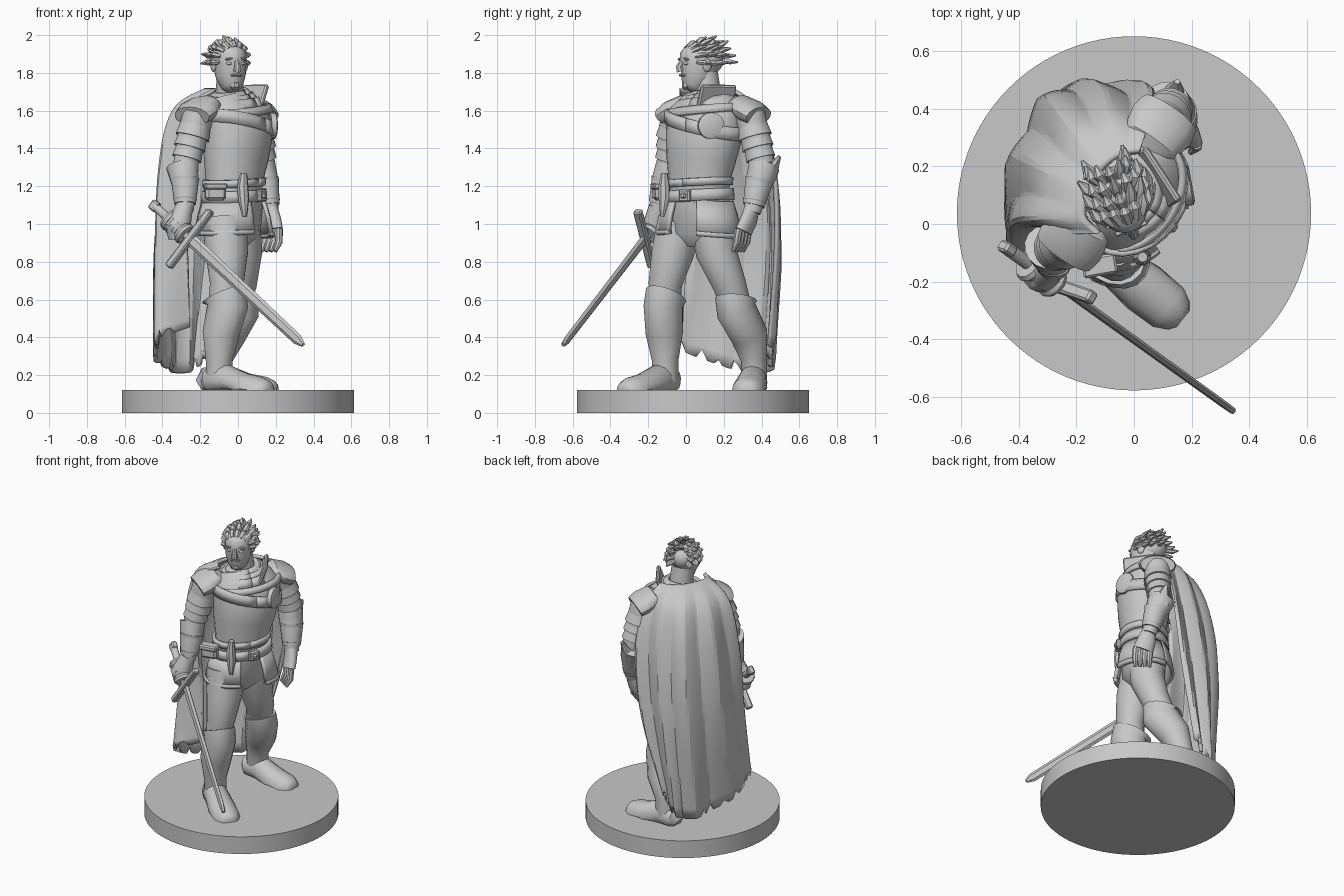
import bpy, bmesh, math, random
from mathutils import Vector, Matrix

random.seed(4)
cube = bpy.data.objects.get("Cube")
if cube:
    bpy.data.objects.remove(cube)

UP = Vector((0, 0, 1))
FWD = Vector((0.82, -0.57, 0)).normalized()     # way the chest faces
SIDE = UP.cross(FWD)                            # towards the figure's left
FACE = Vector((0.36, -0.93, 0)).normalized()    # way the head faces
CHEEK = UP.cross(FACE)
BASE_TOP = 0.12

stone = bpy.data.materials.new("plain_grey")
stone.use_nodes = True
grey = (0.58, 0.58, 0.58, 1)
stone.diffuse_color = grey
stone.node_tree.nodes["Principled BSDF"].inputs["Base Color"].default_value = grey


def finish(name, bm, angle=40, thickness=0.0, floor=None):
    """Turn a bmesh into a shaded object, optionally a thick sheet."""
    if floor is not None:
        for v in bm.verts:
            v.co.z = max(v.co.z, floor)
    bmesh.ops.recalc_face_normals(bm, faces=bm.faces)
    mesh = bpy.data.meshes.new(name)
    bm.to_mesh(mesh)
    bm.free()
    mesh.materials.append(stone)
    obj = bpy.data.objects.new(name, mesh)
    bpy.context.collection.objects.link(obj)
    bpy.ops.object.select_all(action='DESELECT')
    obj.select_set(True)
    bpy.context.view_layer.objects.active = obj
    bpy.ops.object.shade_smooth_by_angle(angle=math.radians(angle))
    if thickness:
        solid = obj.modifiers.new("thickness", 'SOLIDIFY')
        solid.thickness = thickness
        solid.offset = 0


def loft(bm, points, ref=FWD, n=16):
    """Skin elliptical rings (x, y, z, radius along ref, radius across) along a path."""
    centres = [Vector(p[:3]) for p in points]
    rings = []
    for i, p in enumerate(points):
        t = (centres[min(i + 1, len(points) - 1)] - centres[max(i - 1, 0)]).normalized()
        u = (ref - t * ref.dot(t)).normalized()
        w = t.cross(u)
        a, b = p[3], p[-1]
        rings.append([bm.verts.new(centres[i] + u * a * math.cos(k * math.tau / n)
                                   + w * b * math.sin(k * math.tau / n)) for k in range(n)])
    for r, s in zip(rings, rings[1:]):
        for k in range(n):
            bm.faces.new((r[k], r[(k + 1) % n], s[(k + 1) % n], s[k]))
    bm.faces.new(rings[0])
    bm.faces.new(rings[-1])


def shape(name, points, ref=FWD, n=16, angle=40, floor=None):
    bm = bmesh.new()
    loft(bm, points, ref, n)
    finish(name, bm, angle, floor=floor)


def plate(name, centre, rows, start, end, tilt=0.0, thickness=0.02, n=24):
    """Curved sheet round the body; rows are (z, front radius, side radius)."""
    bm = bmesh.new()
    grid = []
    for z, a, b in rows:
        line = []
        for k in range(n + 1):
            g = math.radians(start + (end - start) * k / n)
            pos = Vector((*centre, z)) + FWD * a * math.cos(g) + SIDE * b * math.sin(g)
            line.append(bm.verts.new(pos + UP * tilt * math.sin(g)))
        grid.append(line)
    for r, s in zip(grid, grid[1:]):
        for k in range(n):
            bm.faces.new((r[k], r[k + 1], s[k + 1], s[k]))
    finish(name, bm, 40, thickness)


def placed(centre, size, x_axis, z_axis):
    """Matrix that moves, turns and sizes a primitive."""
    z = z_axis.normalized()
    x = (x_axis - z * x_axis.dot(z)).normalized()
    frame = Matrix((x, z.cross(x), z)).transposed().to_4x4()
    return Matrix.Translation(centre) @ frame @ Matrix.Diagonal((*size, 1))


def block(name, centre, size, x_axis, z_axis=UP, bevel=0.008):
    bm = bmesh.new()
    bmesh.ops.create_cube(bm, size=1, matrix=placed(centre, size, x_axis, z_axis))
    bmesh.ops.bevel(bm, geom=bm.edges[:], offset=bevel, segments=1, affect='EDGES')
    finish(name, bm, 30)


def ball(name, centre, size, x_axis):
    bm = bmesh.new()
    bmesh.ops.create_uvsphere(bm, u_segments=16, v_segments=10, radius=1,
                              matrix=placed(centre, size, x_axis, UP))
    finish(name, bm, 60)


def curve_at(points, t):
    """Smooth interpolation through evenly spaced control points."""
    s = min(max(t, 0), 0.9999) * (len(points) - 1)
    i = int(s)
    f = s - i
    a, b, c, d = [points[min(max(i + k, 0), len(points) - 1)] for k in (-1, 0, 1, 2)]
    return b + ((c - a) + ((a * 2 - b * 5 + c * 4 - d) + (b * 3 - a - c * 3 + d) * f) * f) * f / 2


# Round base
bm = bmesh.new()
bmesh.ops.create_cone(bm, cap_ends=True, segments=96, radius1=0.615, radius2=0.615, depth=BASE_TOP,
                      matrix=Matrix.Translation((0, 0.037, BASE_TOP / 2)))
finish("base", bm, 30)

# Torso, hips and neck
shape("torso", [(-0.02, 0.07, 1.08, 0.14, 0.175), (-0.02, 0.07, 1.22, 0.14, 0.17), (-0.01, 0.08, 1.36, 0.16, 0.2),
                (0, 0.1, 1.5, 0.175, 0.22), (-0.02, 0.11, 1.6, 0.15, 0.22), (-0.04, 0.12, 1.67, 0.1, 0.15)], n=24)
shape("hips", [(-0.03, 0.05, 0.88, 0.07, 0.1), (-0.03, 0.05, 0.95, 0.13, 0.18), (-0.02, 0.06, 1.12, 0.14, 0.18)])
shape("neck", [(-0.04, 0.12, 1.6, 0.08), (-0.045, 0.1, 1.8, 0.07)])

# Legs, boots with tops slanting up over the knee, and feet
shape("right_thigh", [(-0.07, -0.03, 1.02, 0.12), (-0.06, -0.07, 0.85, 0.115), (-0.06, -0.11, 0.68, 0.09),
                      (-0.08, -0.11, 0.55, 0.08)])
shape("left_thigh", [(0, 0.13, 1.02, 0.12), (0.02, 0.16, 0.85, 0.11), (0.01, 0.23, 0.68, 0.09),
                     (-0.03, 0.27, 0.55, 0.08)])
shape("right_boot", [(-0.075, -0.105, 0.625, 0.13, 0.1), (-0.055, -0.12, 0.565, 0.115, 0.1),
                     (-0.09, -0.115, 0.42, 0.1), (-0.1, -0.11, 0.28, 0.072), (-0.1, -0.11, 0.16, 0.07)])
shape("left_boot", [(-0.015, 0.265, 0.6, 0.13, 0.1), (0, 0.265, 0.545, 0.12, 0.1),
                    (-0.06, 0.335, 0.41, 0.1), (-0.1, 0.36, 0.28, 0.07), (-0.1, 0.36, 0.16, 0.07)])
for name, heel, toe in (("right_foot", Vector((-0.17, -0.06)), Vector((0.17, -0.33))),
                        ("left_foot", Vector((-0.2, 0.37)), Vector((0.21, 0.32)))):
    profile = [(0, 0.14, 0.04, 0.03), (0.07, 0.16, 0.08, 0.065), (0.3, 0.17, 0.09, 0.075),
               (0.6, 0.13, 0.08, 0.09), (0.85, 0.12, 0.07, 0.085), (0.96, 0.12, 0.05, 0.06), (1, 0.12, 0.03, 0.035)]
    shape(name, [(*heel.lerp(toe, f), z, a, b) for f, z, a, b in profile], UP, floor=BASE_TOP)

# Arms with stacked arm bands, cuffs and shoulder guards
arms = {"right": [Vector(p) for p in ((-0.21, -0.05, 1.58), (-0.28, -0.09, 1.31), (-0.28, -0.15, 1.07))],
        "left": [Vector(p) for p in ((0.09, 0.335, 1.58), (0.13, 0.405, 1.31), (0.17, 0.35, 1.06))]}
for side, (shoulder, elbow, wrist) in arms.items():
    shape(side + "_upper_arm", [(*shoulder, 0.085), (*shoulder.lerp(elbow, 0.5), 0.08), (*elbow, 0.065)])
    shape(side + "_forearm", [(*elbow.lerp(shoulder, 0.1), 0.065), (*elbow.lerp(wrist, 0.3), 0.07), (*wrist, 0.045)])
    for i in range(3):
        top, low = (shoulder.lerp(elbow, f + i * 0.21) for f in (0.22, 0.45))
        shape(side + "_arm_band", [(*top, 0.082 - i * 0.005), (*low, 0.092 - i * 0.006)])
    shape(side + "_cuff", [(*(elbow - FWD * 0.02), 0.088, 0.08), (*elbow.lerp(wrist, 0.4), 0.073),
                           (*elbow.lerp(wrist, 0.85), 0.058)])
    for f in (0.3, 0.75):
        mid = elbow.lerp(wrist, f)
        shape(side + "_cuff_strap", [(*mid, 0.086 - f * 0.03), (*mid.lerp(wrist, 0.15), 0.08 - f * 0.03)])
    away = SIDE if side == "left" else -SIDE
    peak = shoulder - away * 0.06 + UP * 0.05
    edge = shoulder + away * 0.06 - UP * 0.01
    bm = bmesh.new()
    loft(bm, [(*(peak - away * 0.03), 0.08, 0.03), (*peak, 0.105, 0.055), (*peak.lerp(edge, 0.6), 0.12, 0.065),
              (*edge, 0.11, 0.055)])
    finish(side + "_shoulder_guard", bm)
spike = arms["left"][1] + Vector((0.01, 0.03, -0.06))
shape("left_elbow_point", [(*spike, 0.06, 0.04), (*(spike + Vector((0.01, 0.06, 0.11))), 0.01)], n=8)

# Open left hand
wrist = arms["left"][2]
palm = wrist + Vector((0.01, -0.045, -0.1))
shape("left_palm", [(*(wrist + UP * 0.03), 0.04), (*wrist.lerp(palm, 0.4), 0.06, 0.038), (*palm, 0.065, 0.035)])
bm = bmesh.new()
for i in range(4):
    root = palm + FWD * (0.045 - i * 0.03) + UP * 0.015
    bend = root + Vector((0, -0.01, -0.07))
    loft(bm, [(*root, 0.021), (*bend, 0.02), (*(bend + Vector((-0.02, -0.02, -0.05))), 0.011)], n=8)
thumb = wrist + FWD * 0.035 - UP * 0.03
web = thumb + FWD * 0.02 - UP * 0.05 - SIDE * 0.03
loft(bm, [(*thumb, 0.024), (*web, 0.021), (*(web - UP * 0.05), 0.012)], n=8)
finish("left_fingers", bm)

# Sword and the fist holding it
tip, pommel = Vector((0.345, -0.65, 0.36)), Vector((-0.44, -0.085, 1.095))
along = (tip - pommel).normalized()
guard_dir = Vector((0.21, -0.07, 0.29)).normalized()
at = lambda f: pommel.lerp(tip, f)
shape("sword_blade", [(*at(0.23), 0.034, 0.014), (*at(0.96), 0.029, 0.012), (*at(1), 0.012)], guard_dir, 6, 20)
shape("sword_grip", [(*at(0), 0.024), (*at(0.24), 0.022)], guard_dir, 10)
block("sword_pommel", at(0), (0.055, 0.04, 0.05), guard_dir, along)
block("sword_guard", at(0.235), (0.38, 0.045, 0.04), guard_dir, along)
fist = at(0.15)
shape("right_hand", [(*(arms["right"][2] + UP * 0.03), 0.045), (*fist.lerp(arms["right"][2], 0.4), 0.06),
                     (*fist, 0.068), (*(fist - UP * 0.07), 0.045)])
bm = bmesh.new()
for i in range(4):
    f = 0.09 + i * 0.031
    loft(bm, [(*at(f), 0.055), (*at(f + 0.014), 0.063), (*at(f + 0.028), 0.055)], guard_dir, 12)
finish("right_fingers", bm)

# Belts, skirt panels, pouches and buckle
waist = (-0.02, 0.07)
plate("upper_belt", waist, [(1.2, 0.145, 0.178), (1.24, 0.15, 0.182)], 0, 360, 0.01)
plate("lower_belt", waist, [(1.12, 0.153, 0.19), (1.18, 0.148, 0.184)], 0, 360, 0.01)
panel = [(1.14, 0.145, 0.18), (1.05, 0.17, 0.21), (0.96, 0.185, 0.23)]
hem = [(0.95, 0.18, 0.23), (0.975, 0.185, 0.235)]
for name, a, b, tilt in (("right_skirt", -130, -18, 0.01), ("left_skirt", 25, 130, -0.025)):
    plate(name + "_panel", waist, panel, a, b, tilt)
    plate(name + "_hem", waist, hem, a, b, tilt, 0.03)
plate("rear_skirt_panel", waist, panel, 130, 230)
buckle = Vector((0.125, -0.005, 1.15))
block("belt_buckle", buckle, (0.03, 0.07, 0.065), FWD)
block("belt_buckle_plate", buckle + FWD * 0.012, (0.03, 0.035, 0.03), FWD)
block("belt_pouch", (-0.12, -0.14, 1.17), (0.06, 0.11, 0.09), FWD - SIDE, bevel=0.015)
block("pouch_flap", (-0.12, -0.145, 1.2), (0.07, 0.12, 0.035), FWD - SIDE)
shape("belt_dagger", [(0.03, -0.115, 1.27, 0.018), (0.025, -0.115, 1.2, 0.03), (0.03, -0.115, 1.13, 0.03),
                      (0.035, -0.125, 1.04, 0.012)], n=8)

# Chest strap, medallion and collar
chest = (0, 0.1)
plate("chest_strap", chest, [(1.49, 0.173, 0.217), (1.56, 0.168, 0.218)], 0, 360, -0.05)
plate("breast_rim", chest, [(1.58, 0.16, 0.215), (1.62, 0.14, 0.205)], -110, 110, 0.02)
out = (FWD + SIDE).normalized()
badge = Vector((*chest, 1.52)) + out * 0.17
shape("medallion", [(*badge, 0.07), (*(badge + out * 0.028), 0.07), (*(badge + out * 0.035), 0.055)], UP, 20)
throat = (-0.04, 0.115)
for i in range(3):
    r = 0.17 - i * 0.03
    plate("scarf_fold", throat, [(1.61 + i * 0.025, r, r), (1.66 + i * 0.02, r - 0.03, r - 0.03)], 0, 360, 0.015, 0.03)
block("left_collar", (0.08, 0.16, 1.67), (0.22, 0.025, 0.14), Vector((0.13, -0.2, 0)), Vector((0.3, 0.2, 1)))

# Cape: folded sheet hung from the shoulders, ragged at the hem
plan = [(1.71, [(0.02, 0.25), (-0.04, 0.24), (-0.1, 0.2), (-0.15, 0.12), (-0.17, 0.03), (-0.12, -0.03)]),
        (1.6, [(0.05, 0.36), (-0.06, 0.37), (-0.19, 0.33), (-0.28, 0.2), (-0.33, 0.04), (-0.26, -0.03)]),
        (1.3, [(0.06, 0.45), (-0.08, 0.45), (-0.25, 0.42), (-0.36, 0.25), (-0.4, 0.03), (-0.3, -0.01)]),
        (0.85, [(0, 0.47), (-0.13, 0.48), (-0.28, 0.45), (-0.4, 0.27), (-0.43, 0), (-0.27, -0.01)])]
rows = [[Vector((x, y, z)) for x, y in line] for z, line in plan]
drop = [(-0.14, 0.44, 0.36), (-0.21, 0.45, 0.25), (-0.29, 0.41, 0.21), (-0.39, 0.22, 0.24), (-0.44, -0.08, 0.36),
        (-0.26, -0.03, 0.46)]
rows.append([Vector(p) for p in drop])
bm = bmesh.new()
cols, steps = 60, 24
grid = []
for c in range(cols + 1):
    u = c / cols
    spine = [curve_at(row, u) for row in rows]
    tear = random.choice((0, 0, 0, 0.03, 0.05))
    line = []
    for s in range(steps + 1):
        v = s / steps
        pos = curve_at(spine, v)
        radial = Vector((pos.x + 0.02, pos.y - 0.1, 0)).normalized()
        wave = math.asin(math.sin(u * math.tau * 5 + 0.8 * math.sin(v * 4)))
        pos += radial * 0.012 * min(1, v * 2.5) * wave
        line.append(bm.verts.new(pos + UP * (tear if s == steps else 0)))
    grid.append(line)
for r, q in zip(grid, grid[1:]):
    for s in range(steps):
        bm.faces.new((r[s], r[s + 1], q[s + 1], q[s]))
finish("cape", bm, 15, 0.022)

# Head and face
skull = Vector((-0.045, 0.075, 1.84))
spot = lambda f, s, z: skull + FACE * f + CHEEK * s + UP * z
sections = [(0.055, -0.135, 0.035, 0.03), (0.045, -0.115, 0.06, 0.055), (0.02, -0.06, 0.09, 0.078),
            (0.005, 0, 0.108, 0.086), (0, 0.05, 0.11, 0.088), (-0.01, 0.085, 0.09, 0.075), (-0.01, 0.11, 0.045, 0.04)]
shape("head", [(*spot(f, 0, z), a, b) for f, z, a, b in sections], FACE, 20, 60)
shape("nose", [(*spot(0.1, 0, 0.03), 0.012), (*spot(0.12, 0, -0.01), 0.018), (*spot(0.112, 0, -0.03), 0.022)], FACE, 8)
block("moustache", spot(0.098, 0, -0.052), (0.025, 0.06, 0.014), FACE, bevel=0.005)
block("chin_beard", spot(0.08, 0, -0.105), (0.04, 0.05, 0.05), FACE, bevel=0.014)
for s in (-1, 1):
    block("eyebrow", spot(0.096, s * 0.037, 0.035), (0.02, 0.045, 0.012), FACE, UP + CHEEK * s * 0.2, 0.004)
    ball("eye", spot(0.092, s * 0.036, 0.01), (0.014, 0.017, 0.009), FACE)
    ball("ear", spot(-0.005, s * 0.09, 0), (0.025, 0.014, 0.035), FACE)

# Hair: a cap with rows of long locks combed back over it
ball("hair_cap", spot(-0.025, 0, 0.03), (0.105, 0.092, 0.085), FACE)
bm = bmesh.new()
for row in range(4):
    for k in range(9):
        turn = math.radians(-100 + k * 25)
        across, rise = math.sin(turn), math.cos(turn)
        ahead = 0.075 - row * 0.05 - 0.03 * (1 - max(rise, 0))
        swell = math.sqrt(1 - (ahead / 0.13) ** 2)
        root = spot(ahead, 0.088 * across * swell, 0.03 + 0.09 * rise * swell)
        lean = CHEEK * across + UP * rise
        size = random.uniform(0.06, 0.08)
        mid = root - FACE * size * 0.5 + lean * 0.018
        loft(bm, [(*(root - lean * 0.01), 0.016, 0.012), (*mid, 0.02, 0.014),
                  (*(mid - FACE * size * 0.5 + lean * random.uniform(-0.005, 0.02)), 0.005)], CHEEK, 6)
finish("hair_locks", bm, 30)
